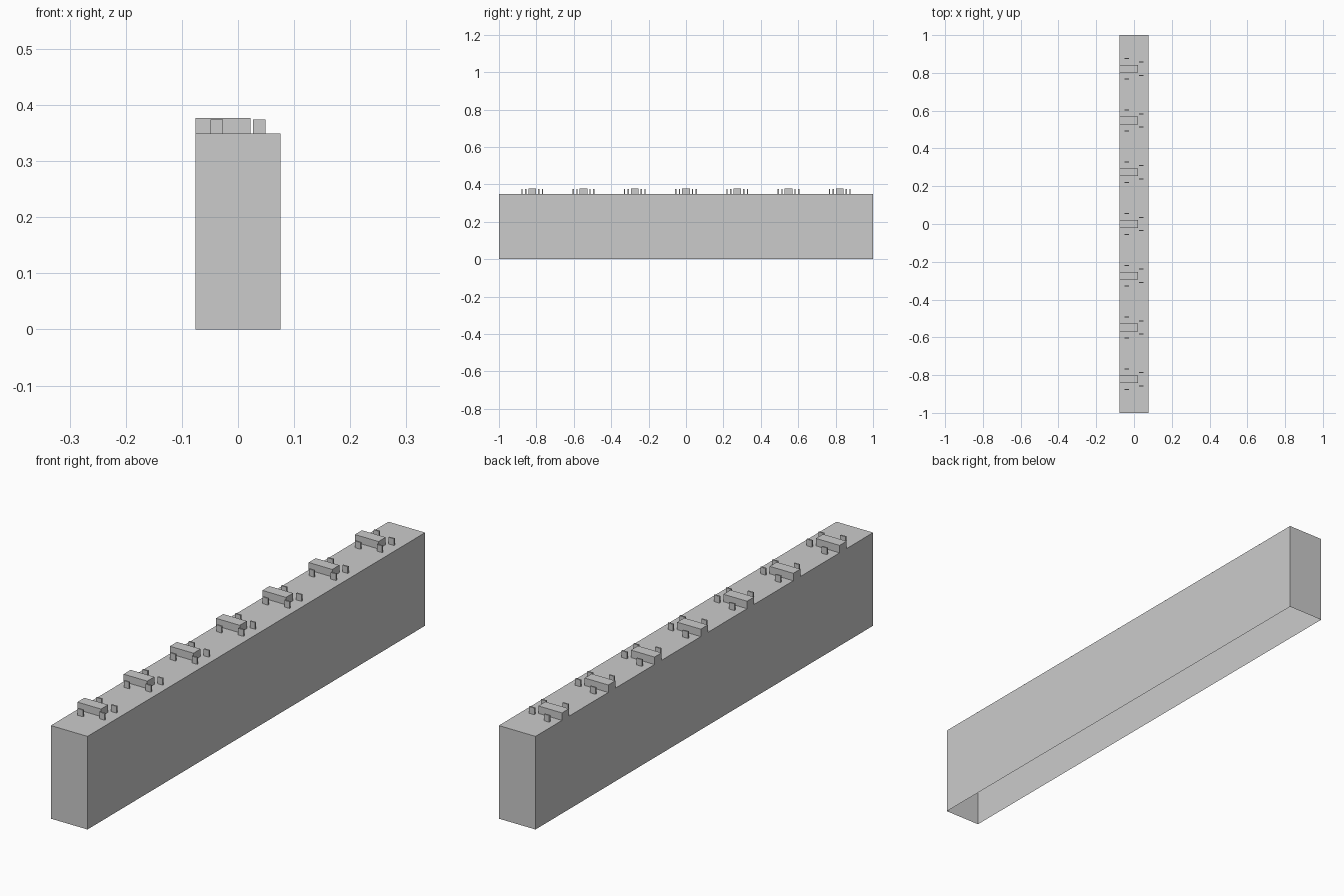
import bpy, bmesh

if "Cube" in bpy.data.objects:
    bpy.data.objects.remove(bpy.data.objects["Cube"])

W, L, H = 0.076, 1.0, 0.349   # half width, half length, body height
PITCH = 0.274                 # spacing of the top fittings


def open_box(name, x0, x1, y0, y1, z0, z1):
    """Box without its underside."""
    bm = bmesh.new()
    bmesh.ops.create_cube(bm, size=1)
    for v in bm.verts:
        v.co = (x1 if v.co.x > 0 else x0,
                y1 if v.co.y > 0 else y0,
                z1 if v.co.z > 0 else z0)
    bm.normal_update()
    bmesh.ops.delete(bm, geom=[f for f in bm.faces if f.normal.z < -0.5],
                     context='FACES')
    mesh = bpy.data.meshes.new(name)
    bm.to_mesh(mesh)
    bm.free()
    obj = bpy.data.objects.new(name, mesh)
    bpy.context.collection.objects.link(obj)
    return obj


# Hollow wall body, open underneath
open_box("wall_body", -W, W, -L, L, 0, H)

# Seven fittings: a bar flush with the left side and four thin upright tabs
T = 0.003
for i in range(-3, 4):
    y = i * PITCH
    open_box(f"bar_{i + 4}", -W, 0.022, y - 0.021, y + 0.021, H, 0.377)
    for side, x, off in (("left", -0.038, 0.055), ("right", 0.038, 0.035)):
        for end, s in (("front", -1), ("back", 1)):
            c = y + s * off
            open_box(f"tab_{side}_{end}_{i + 4}",
                     x - 0.011, x + 0.011, c - T, c + T, H, 0.374)
